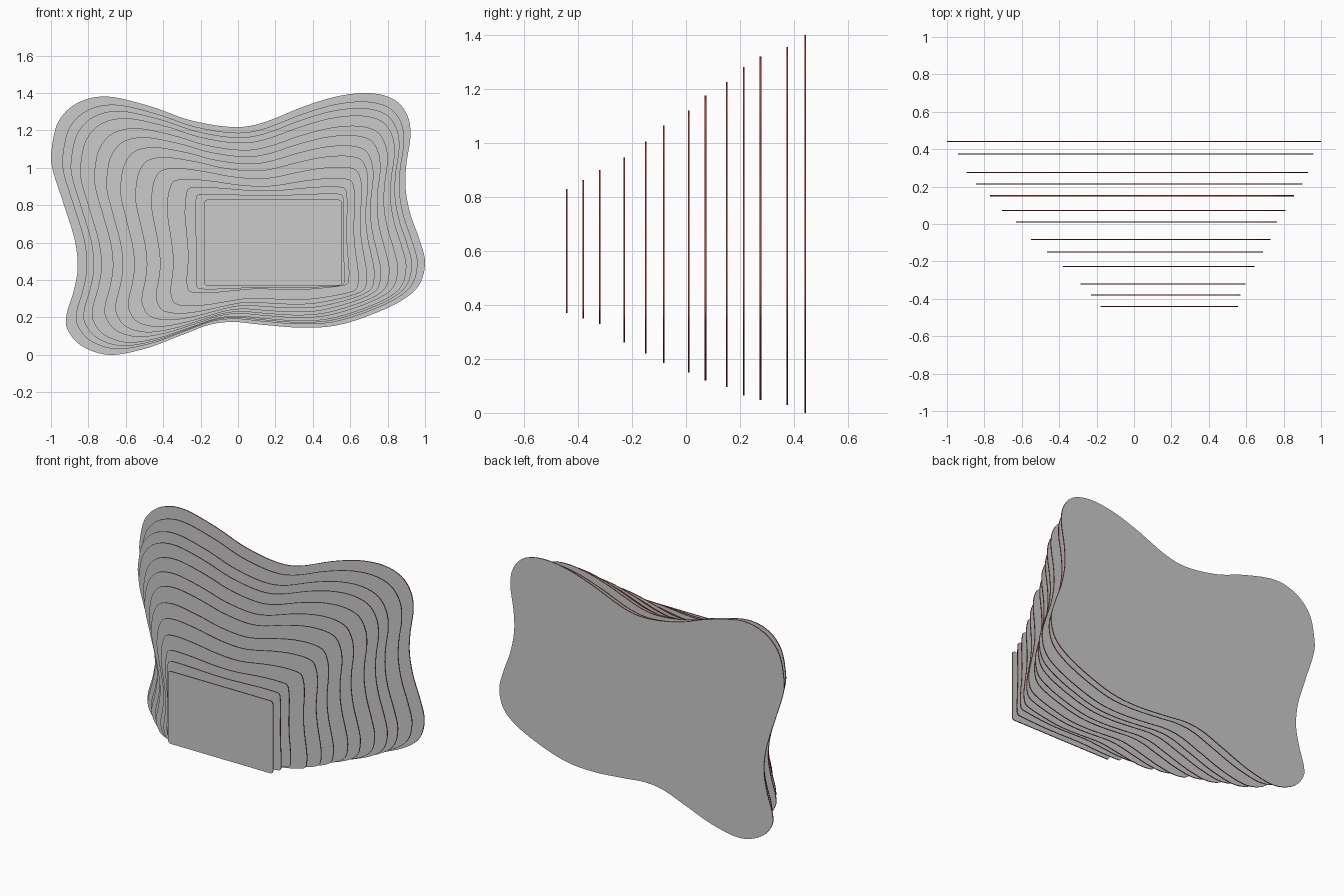
import bpy, bmesh
from mathutils import Vector

if "Cube" in bpy.data.objects:
    bpy.data.objects.remove(bpy.data.objects["Cube"])

# Back outline (x, z), clockwise from the upper-left corner
BLOB = [(-.858, 1.348), (-.70, 1.382), (-.47, 1.33), (-.26, 1.257), (-.04, 1.22), (.125, 1.24),
        (.355, 1.33), (.54, 1.385), (.71, 1.40), (.837, 1.364), (.906, 1.28), (.922, 1.17),
        (.90, 1.02), (.896, .89), (.922, .754), (.97, .62), (1.0, .50), (.97, .38),
        (.874, .294), (.70, .214), (.516, .16), (.33, .15), (.125, .166), (-.02, .18),
        (-.15, .166), (-.31, .107), (-.5, .037), (-.69, .005), (-.837, .053), (-.912, .14),
        (-.917, .22), (-.88, .342), (-.858, .47), (-.874, .62), (-.933, .81), (-.992, .995),
        (-.997, 1.10), (-.96, 1.25)]
CORNERS = [0, 9, 17, 28, 38]          # outline points that become the front corners
RECT = (-.18, .555, .37, .83)         # front rectangle
RADIUS, THICK, STEPS = .018, .006, 6

# Layers back to front: y, blend to rectangle, x min, x max, z min, z max
LAYERS = [(.441, 0, -1, 1, .0, 1.40), (.375, .078, -.94, .96, .03, 1.355),
          (.276, .135, -.895, .93, .047, 1.32), (.214, .2, -.845, .90, .065, 1.28),
          (.151, .29, -.77, .855, .095, 1.225), (.072, .375, -.705, .81, .12, 1.175),
          (.01, .467, -.63, .765, .15, 1.12), (-.083, .56, -.55, .73, .185, 1.065),
          (-.149, .66, -.465, .69, .22, 1.005), (-.228, .765, -.38, .645, .26, .945),
          (-.32, .875, -.285, .595, .33, .90), (-.38, .945, -.23, .57, .35, .862),
          (-.441, 1, -.18, .555, .37, .83)]


def spline(i, u):
    """Point on the closed smooth outline."""
    a, b, c, d = (Vector(BLOB[(i + k) % len(BLOB)]) for k in (-1, 0, 1, 2))
    return .5 * (2*b + (c - a)*u + (2*a - 5*b + 4*c - d)*u*u + (3*b - a - 3*c + d)*u**3)


def rounded(p):
    """Pull a point of the sharp rectangle onto its rounded corner."""
    x0, x1, z0, z1 = RECT
    q = Vector((min(max(p.x, x0 + RADIUS), x1 - RADIUS), min(max(p.y, z0 + RADIUS), z1 - RADIUS)))
    return q + (p - q).normalized() * RADIUS


def outlines():
    """Matching points on the blob and on the rectangle, side by side."""
    x0, x1, z0, z1 = RECT
    rc = [Vector(c) for c in ((x0, z1), (x1, z1), (x1, z0), (x0, z0), (x0, z1))]
    blob, rect = [], []
    for s in range(4):
        pts = [spline(i, k / STEPS) for i in range(CORNERS[s], CORNERS[s + 1]) for k in range(STEPS)]
        ends = pts + [spline(CORNERS[s + 1], 0)]
        lens = [0]
        for a, b in zip(ends, ends[1:]):
            lens.append(lens[-1] + (b - a).length)
        for p, l in zip(pts, lens):
            blob.append(p)
            rect.append(rounded(rc[s].lerp(rc[s + 1], l / lens[-1])))
    return blob, rect


def fit(v, lo, hi, new_lo, new_hi):
    return new_lo + (v - lo) / (hi - lo) * (new_hi - new_lo)


def plate(name, pts, y):
    """Thin sheet with grey faces and a red rim."""
    bm = bmesh.new()
    front = [bm.verts.new((p[0], y - THICK / 2, p[1])) for p in pts]
    back = [bm.verts.new((p[0], y + THICK / 2, p[1])) for p in pts]
    bm.faces.new(front)
    bm.faces.new(back[::-1])
    for i in range(len(pts)):
        j = (i + 1) % len(pts)
        f = bm.faces.new((front[i], back[i], back[j], front[j]))
        f.material_index = 1
    bmesh.ops.recalc_face_normals(bm, faces=bm.faces)
    mesh = bpy.data.meshes.new(name)
    bm.to_mesh(mesh)
    bm.free()
    mesh.materials.append(grey)
    mesh.materials.append(red)
    ob = bpy.data.objects.new(name, mesh)
    bpy.context.collection.objects.link(ob)
    bpy.context.view_layer.objects.active = ob
    ob.select_set(True)
    bpy.ops.object.shade_smooth_by_angle()
    ob.select_set(False)


grey = bpy.data.materials.new("sheet_grey")
grey.diffuse_color = (.6, .6, .6, 1)
grey.use_nodes = True
grey.node_tree.nodes["Principled BSDF"].inputs["Base Color"].default_value = grey.diffuse_color
red = bpy.data.materials.new("rim_red")
red.diffuse_color = (.4, .04, .04, 1)
red.use_nodes = True
red.node_tree.nodes["Principled BSDF"].inputs["Base Color"].default_value = red.diffuse_color

# Stack of sheets morphing from the wavy outline to the rectangle
blob, rect = outlines()
for n, (y, t, x0, x1, z0, z1) in enumerate(LAYERS):
    pts = [a.lerp(b, t) for a, b in zip(blob, rect)]
    xs, zs = [p.x for p in pts], [p.y for p in pts]
    pts = [(fit(p.x, min(xs), max(xs), x0, x1), fit(p.y, min(zs), max(zs), z0, z1)) for p in pts]
    plate(f"layer_sheet_{n + 1:02d}", pts, y)
